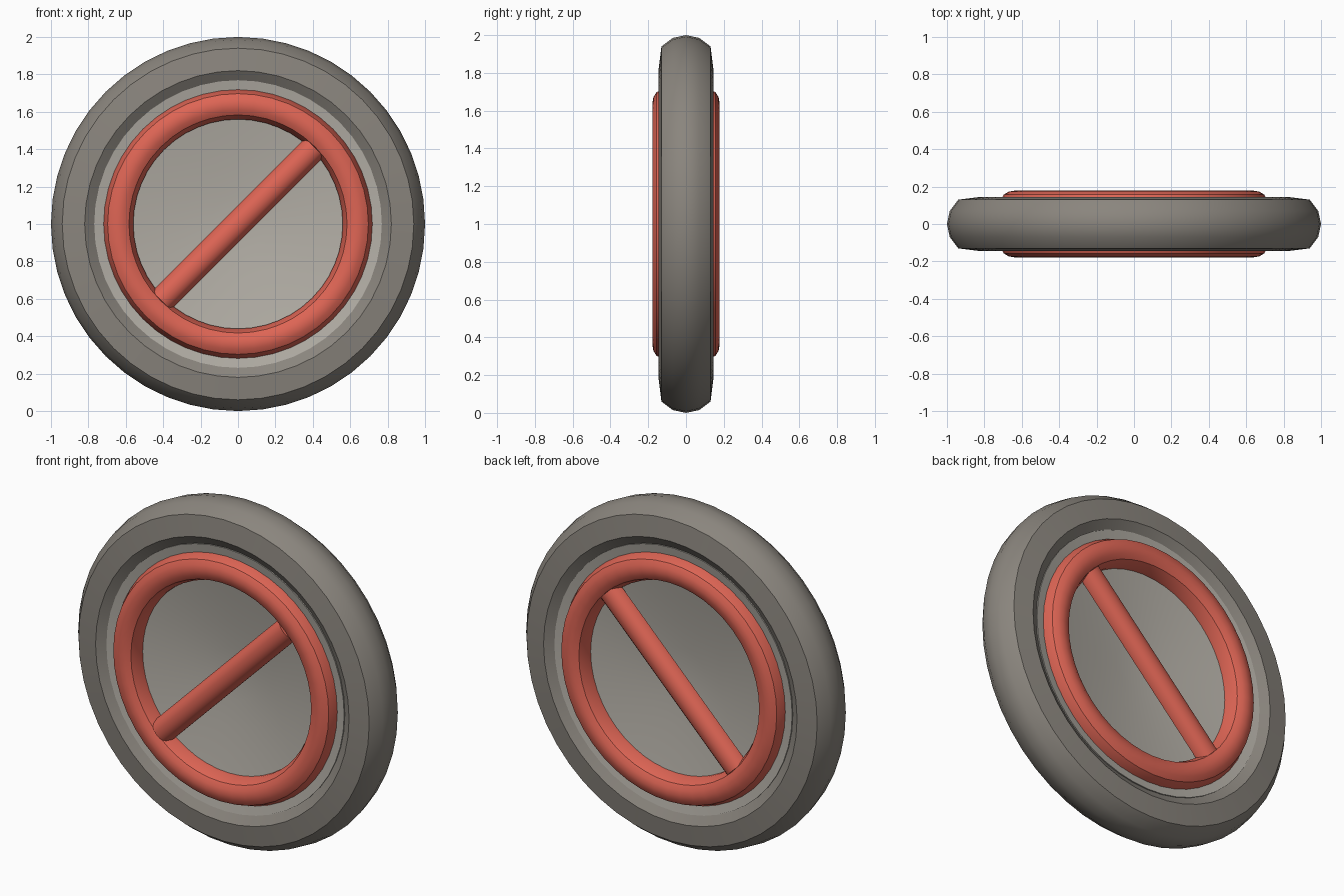
import bpy, bmesh, math
from mathutils import Vector

old = bpy.data.objects.get("Cube")
if old:
    bpy.data.objects.remove(old)

SEGMENTS = 48
CENTRE = Vector((0, 0, 1))


def material(name, rgb):
    m = bpy.data.materials.new(name)
    m.use_nodes = True
    m.diffuse_color = (*rgb, 1)
    m.node_tree.nodes["Principled BSDF"].inputs["Base Color"].default_value = (*rgb, 1)
    return m


tyre_grey = material("tyre grey", (0.255, 0.235, 0.207))
dish_grey = material("light grey", (0.45, 0.425, 0.38))
red = material("coral red", (0.73, 0.13, 0.09))


def finish(name, bm, mat):
    bmesh.ops.remove_doubles(bm, verts=bm.verts, dist=0.0001)
    bmesh.ops.recalc_face_normals(bm, faces=bm.faces)
    mesh = bpy.data.meshes.new(name)
    bm.to_mesh(mesh)
    bm.free()
    obj = bpy.data.objects.new(name, mesh)
    obj.data.materials.append(mat)
    bpy.context.collection.objects.link(obj)
    bpy.ops.object.select_all(action="DESELECT")
    obj.select_set(True)
    bpy.context.view_layer.objects.active = obj
    bpy.ops.object.shade_smooth_by_angle(angle=math.radians(30))


def lathe(name, profile, mat, closed=True):
    """Spin (radius, y) points around the wheel axis."""
    bm = bmesh.new()
    verts = [bm.verts.new((r, y, 1)) for r, y in profile]
    edges = [bm.edges.new(pair) for pair in zip(verts, verts[1:])]
    if closed:
        edges.append(bm.edges.new((verts[-1], verts[0])))
    bmesh.ops.spin(bm, geom=verts + edges, cent=CENTRE, axis=(0, 1, 0),
                   angle=math.tau, steps=SEGMENTS)
    finish(name, bm, mat)


def both_sides(half):
    """Mirror a front half profile to the back."""
    return half + [(r, -y) for r, y in reversed(half) if y != 0]


# Tyre: rounded tread, flat sidewall and sloping inner lip
lathe("tyre", both_sides([(1.0, 0), (0.985, -0.07), (0.94, -0.13), (0.82, -0.145),
                          (0.765, -0.108)]), tyre_grey)

# Dish: shallow bowl on both faces
bowl = [(r, -0.02 - 0.145 * r ** 1.5) for r in (0, 0.15, 0.3, 0.45, 0.6, 0.7, 0.769)]
lathe("dish", both_sides(bowl), dish_grey, closed=False)

# Rings and handle bars, one on each face: domed crown, sharp shoulders, sloping sides
ring = [(0.64 + u, y) for u, y in ((0.08, 0.06), (0.08, 0.105), (0.057, 0.157), (0.03, 0.173),
                                   (0, 0.178), (-0.03, 0.173), (-0.057, 0.157),
                                   (-0.08, 0.105), (-0.08, 0.06))]
bar_half = [(0.07, 0.1), (0.07, 0.112), (0.057, 0.144), (0.04, 0.16), (0.02, 0.168)]
bar_section = bar_half + [(0, 0.171)] + [(-u, y) for u, y in reversed(bar_half)]
along = Vector((1, 0, 1)).normalized()
across = Vector((-1, 0, 1)).normalized()


def handle_bar(name, side):
    bm = bmesh.new()
    base = bm.faces.new([bm.verts.new(CENTRE - along * 0.58 + across * u
                                      + Vector((0, side * y, 0))) for u, y in bar_section])
    top = bmesh.ops.extrude_face_region(bm, geom=[base], use_keep_orig=True)
    moved = [g for g in top["geom"] if isinstance(g, bmesh.types.BMVert)]
    bmesh.ops.translate(bm, verts=moved, vec=along * 1.16)
    finish(name, bm, red)


for label, side in (("front", -1), ("back", 1)):
    lathe(label + "_ring", [(r, side * y) for r, y in ring], red)
    handle_bar(label + "_handle_bar", side)
